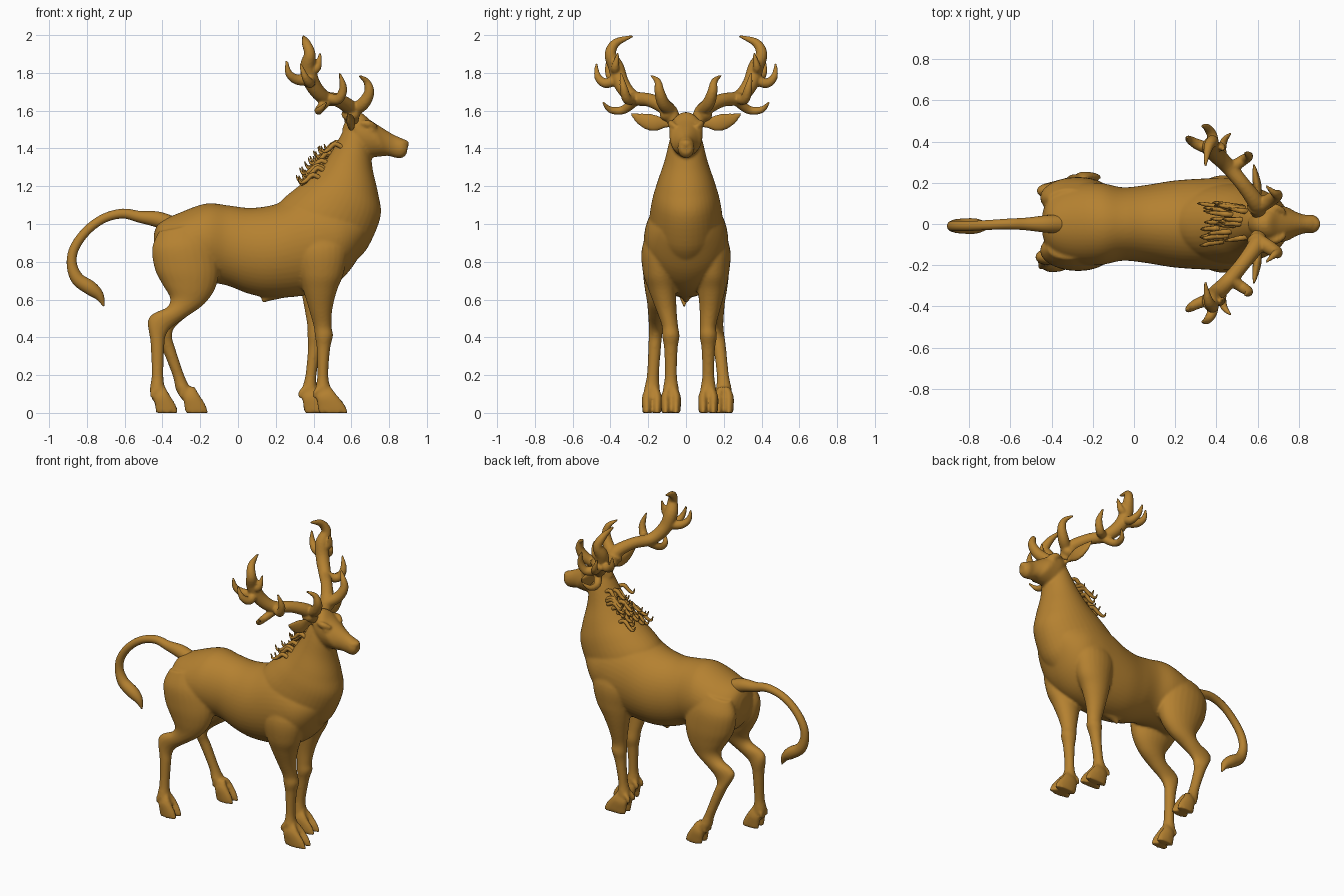
import bpy, bmesh, math, random
from mathutils import Vector

random.seed(4)
gold = bpy.data.materials.new("antique gold")
gold.diffuse_color = (0.46, 0.22, 0.03, 1)


def smooth_rows(rows, steps):
    """Catmull-Rom interpolation of rows of numbers."""
    out = []
    for i in range(len(rows) - 1):
        a, b, c, d = (rows[max(i - 1, 0)], rows[i], rows[i + 1], rows[min(i + 2, len(rows) - 1)])
        for s in range(steps):
            t = s / steps
            out.append([0.5 * (2 * q + (r - p) * t + (2 * p - 5 * q + 4 * r - w) * t * t
                               + (3 * q - p - 3 * r + w) * t ** 3) for p, q, r, w in zip(a, b, c, d)])
    out.append(list(rows[-1]))
    return out


def skin(bm, rings):
    """Bridge rings of points into a closed skin."""
    vr = [[bm.verts.new(p) for p in ring] for ring in rings]
    n = len(vr[0])
    faces = [bm.faces.new((a[i], a[(i + 1) % n], b[(i + 1) % n], b[i]))
             for a, b in zip(vr, vr[1:]) for i in range(n)]
    faces += [bm.faces.new(vr[0]), bm.faces.new(vr[-1])]
    bmesh.ops.recalc_face_normals(bm, faces=faces)


def loft(bm, rows, n=32, steps=5):
    """Elliptic sections: (xa, za, xb, zb, half width, y centre)."""
    rings = []
    for xa, za, xb, zb, w, y in smooth_rows(rows, steps):
        rings.append([((xa + xb) / 2 + (xa - xb) / 2 * math.cos(a), y + max(w, .003) * math.sin(a),
                       (za + zb) / 2 + (za - zb) / 2 * math.cos(a))
                      for a in (math.tau * k / n for k in range(n))])
    skin(bm, rings)


def tube(bm, rows, n=14, steps=5, flat=1.0, mirror=False):
    """Round tube through (x, y, z, radius)."""
    if mirror:
        rows = [(x, -y, z, r) for x, y, z, r in rows]
    pts = smooth_rows(rows, steps)
    pos = [Vector(p[:3]) for p in pts]
    rings, side = [], None
    for i, p in enumerate(pos):
        t = (pos[min(i + 1, len(pos) - 1)] - pos[max(i - 1, 0)]).normalized()
        side = t.orthogonal().normalized() if side is None else (side - t * side.dot(t)).normalized()
        up = t.cross(side)
        ring = []
        for k in range(n):
            a = math.tau * k / n
            d = (side * math.cos(a) + up * math.sin(a)) * max(pts[i][3], .003)
            d.x *= flat
            ring.append(p + d)
        rings.append(ring)
    skin(bm, rings)


def finish(name, bm, voxel=0, relax=0):
    me = bpy.data.meshes.new(name)
    bm.to_mesh(me)
    bm.free()
    ob = bpy.data.objects.new(name, me)
    bpy.context.collection.objects.link(ob)
    bpy.context.view_layer.objects.active = ob
    if voxel:
        m = ob.modifiers.new("fuse", 'REMESH')
        m.mode, m.voxel_size = 'VOXEL', voxel
        bpy.ops.object.modifier_apply(modifier=m.name)
        m = ob.modifiers.new("relax", 'SMOOTH')
        m.factor, m.iterations = 0.5, relax
        bpy.ops.object.modifier_apply(modifier=m.name)
    ob.data.materials.clear()
    ob.data.materials.append(gold)
    ob.data.polygons.foreach_set("use_smooth", [True] * len(ob.data.polygons))
    return ob


def clamp(v):
    return max(0.0, min(1.0, v))


def toes(bm, x, y, s):
    """Cloven hoof with dewclaws, heel at x."""
    for side in (-1, 1):
        c = y + side * .027
        loft(bm, [(x + .005, .13, x + .07 * s, .14, .018, y + side * .014),
                  (x - .005, .08, x + .10 * s, .10, .025, c),
                  (x, .035, x + .145 * s, .045, .026, c),
                  (x + .005, 0, x + .165 * s, 0, .023, c)], 16, 3)
        tube(bm, [(x + .01, y + side * .022, .13, .016), (x - .012, y + side * .026, .105, .015),
                  (x - .018, y + side * .028, .08, .008)], 10, 3)


body = bmesh.new()
# Torso, rump to chest
loft(body, [(-.445, .95, -.445, .84, .05, 0), (-.415, 1.01, -.40, .74, .14, 0),
            (-.32, 1.055, -.30, .68, .195, 0), (-.17, 1.108, -.17, .69, .2, 0),
            (-.05, 1.098, -.06, .675, .178, 0), (.07, 1.085, .06, .63, .19, 0),
            (.2, 1.105, .18, .61, .21, 0), (.32, 1.16, .34, .62, .22, 0),
            (.44, 1.17, .48, .66, .222, 0), (.55, 1.13, .58, .74, .2, 0),
            (.66, 1.08, .66, .86, .13, 0), (.70, 1.02, .70, .94, .05, 0)], 48)
# Neck
loft(body, [(.2, 1.07, .62, .80, .17, 0), (.23, 1.125, .69, .88, .195, 0),
            (.32, 1.2, .755, 1.04, .18, 0), (.415, 1.275, .742, 1.16, .152, 0),
            (.49, 1.375, .715, 1.28, .115, 0), (.555, 1.49, .705, 1.36, .09, 0),
            (.59, 1.55, .70, 1.42, .07, 0)], 40)
# Head and muzzle
loft(body, [(.55, 1.50, .66, 1.38, .05, 0), (.585, 1.575, .69, 1.355, .082, 0),
            (.645, 1.592, .735, 1.355, .088, 0), (.70, 1.55, .775, 1.36, .083, 0),
            (.755, 1.515, .80, 1.36, .062, 0), (.82, 1.475, .835, 1.35, .045, 0),
            (.87, 1.452, .87, 1.35, .044, 0), (.900, 1.425, .893, 1.37, .028, 0)], 32)
# Nose pad, brows, eyes, cheeks and ears
tube(body, [(.86, -.03, 1.425, .016), (.885, 0, 1.425, .022), (.86, .03, 1.425, .016)], 12)
for m in (False, True):
    tube(body, [(.645, .07, 1.535, .012), (.69, .078, 1.53, .02), (.735, .055, 1.515, .01)], 10, mirror=m)
    tube(body, [(.68, .07, 1.5, .01), (.705, .072, 1.497, .018), (.73, .062, 1.49, .008)], 10, mirror=m)
    tube(body, [(.60, .05, 1.535, .022), (.60, .11, 1.535, .028), (.60, .17, 1.535, .045),
                (.59, .23, 1.552, .037), (.58, .295, 1.585, .008)], 16, flat=.45, mirror=m)
# Sheath under the belly
tube(body, [(.25, 0, .64, .03), (.17, 0, .62, .027), (.13, 0, .59, .012)])

# Legs, modelled on the -y side, re-posed on the +y side
front_leg = [(.34, 1.0, .52, 1.02, .05, -.13), (.3, .86, .58, .88, .092, -.142),
             (.32, .74, .56, .74, .087, -.14), (.345, .65, .525, .65, .073, -.125),
             (.375, .55, .50, .55, .055, -.105), (.40, .46, .495, .46, .043, -.085),
             (.408, .4, .503, .41, .046, -.08), (.417, .34, .488, .34, .036, -.08),
             (.42, .2, .478, .2, .032, -.08), (.41, .12, .492, .13, .042, -.08),
             (.425, .06, .52, .08, .04, -.08)]
hind_leg = [(-.42, .96, -.2, 1.0, .05, -.12), (-.455, .87, -.13, .9, .09, -.128),
            (-.44, .76, -.1, .77, .098, -.13), (-.40, .68, -.12, .66, .085, -.135),
            (-.36, .61, -.18, .575, .062, -.145), (-.375, .56, -.27, .51, .047, -.155),
            (-.45, .525, -.355, .45, .038, -.16), (-.478, .48, -.385, .40, .037, -.16),
            (-.463, .37, -.39, .35, .034, -.165), (-.457, .2, -.395, .2, .032, -.175),
            (-.467, .12, -.385, .13, .042, -.18), (-.45, .06, -.36, .08, .04, -.18)]


def far_side(rows, top, reach, spread):
    out = []
    for xa, za, xb, zb, w, y in rows:
        t, u = clamp((top - za) / (top - .05)), clamp((top - zb) / (top - .05))
        out.append((xa + reach * t, za, xb + reach * u, zb, w, -y + spread * min(1, 2 * t)))
    return out


loft(body, front_leg, 24)
loft(body, far_side(front_leg, .75, -.08, .038), 24)
loft(body, hind_leg, 24)
loft(body, far_side(hind_leg, .5, .165, .02), 24)
toes(body, .42, -.08, 1)
toes(body, .345, .118, 1)
toes(body, -.44, -.18, .76)
toes(body, -.285, .2, .78)
finish("stag_body", body, .0085, 5)

# Tail with a thick curled tuft
tail = bmesh.new()
tube(tail, [(-.36, 0, 1.0, .045), (-.43, 0, 1.025, .042), (-.52, 0, 1.038, .031), (-.61, 0, 1.055, .026),
            (-.71, -.005, 1.03, .024), (-.8, -.01, .965, .024), (-.865, -.01, .875, .025),
            (-.88, -.01, .79, .027), (-.85, -.01, .71, .035), (-.78, -.01, .66, .038),
            (-.735, -.01, .62, .026), (-.71, -.01, .565, .004)], 20)
finish("tail", tail)

# Antlers: main beam plus tines
antlers = bmesh.new()
branches = [
    [(.6, .06, 1.54, .038), (.595, .1, 1.61, .042), (.53, .19, 1.655, .036), (.455, .28, 1.67, .038),
     (.395, .34, 1.74, .042), (.37, .37, 1.83, .042), (.38, .40, 1.9, .031), (.36, .37, 1.96, .023),
     (.345, .28, 1.995, .006)],
    [(.61, .085, 1.6, .035), (.665, .12, 1.64, .034), (.695, .14, 1.7, .027), (.68, .15, 1.755, .018),
     (.64, .185, 1.785, .006)],
    [(.38, .36, 1.76, .03), (.31, .385, 1.765, .027), (.268, .41, 1.8, .019), (.258, .42, 1.865, .006)],
    [(.38, .36, 1.77, .028), (.38, .425, 1.745, .026), (.355, .467, 1.78, .019), (.33, .475, 1.85, .006)],
    [(.375, .37, 1.81, .028), (.42, .375, 1.83, .022), (.435, .36, 1.905, .006)],
    [(.47, .27, 1.67, .03), (.53, .31, 1.66, .027), (.557, .33, 1.72, .021), (.537, .345, 1.8, .006)],
    [(.48, .26, 1.66, .027), (.43, .33, 1.605, .023), (.435, .40, 1.605, .018), (.47, .44, 1.645, .006)]]
for m in (False, True):
    for b in branches:
        tube(antlers, b, mirror=m)
    # Rough burr ring at the root
    tube(antlers, [(.6, .075, 1.565, .04), (.598, .09, 1.585, .052), (.594, .1, 1.605, .04)], mirror=m)
finish("antlers", antlers, .007, 2)

# Mane: curled locks down the back of the neck
mane = bmesh.new()
for k in range(24):
    t = (k + .5) / 24
    y = random.uniform(-.095, .095)
    x, z = .40 + .14 * t, 1.25 + .19 * t - 2.2 * y * y
    s = random.uniform(.75, 1.15)
    d = .25 * y
    tube(mane, [(x + .03, y, z - .02, .012), (x - .02 * s, y + d * .3, z + .005, .013),
                (x - .06 * s, y + d * .7, z - .025, .011), (x - .09 * s, y + d, z - .035, .008),
                (x - .105 * s, y + d, z - .005, .003)], 8, 4)
finish("mane", mane)
